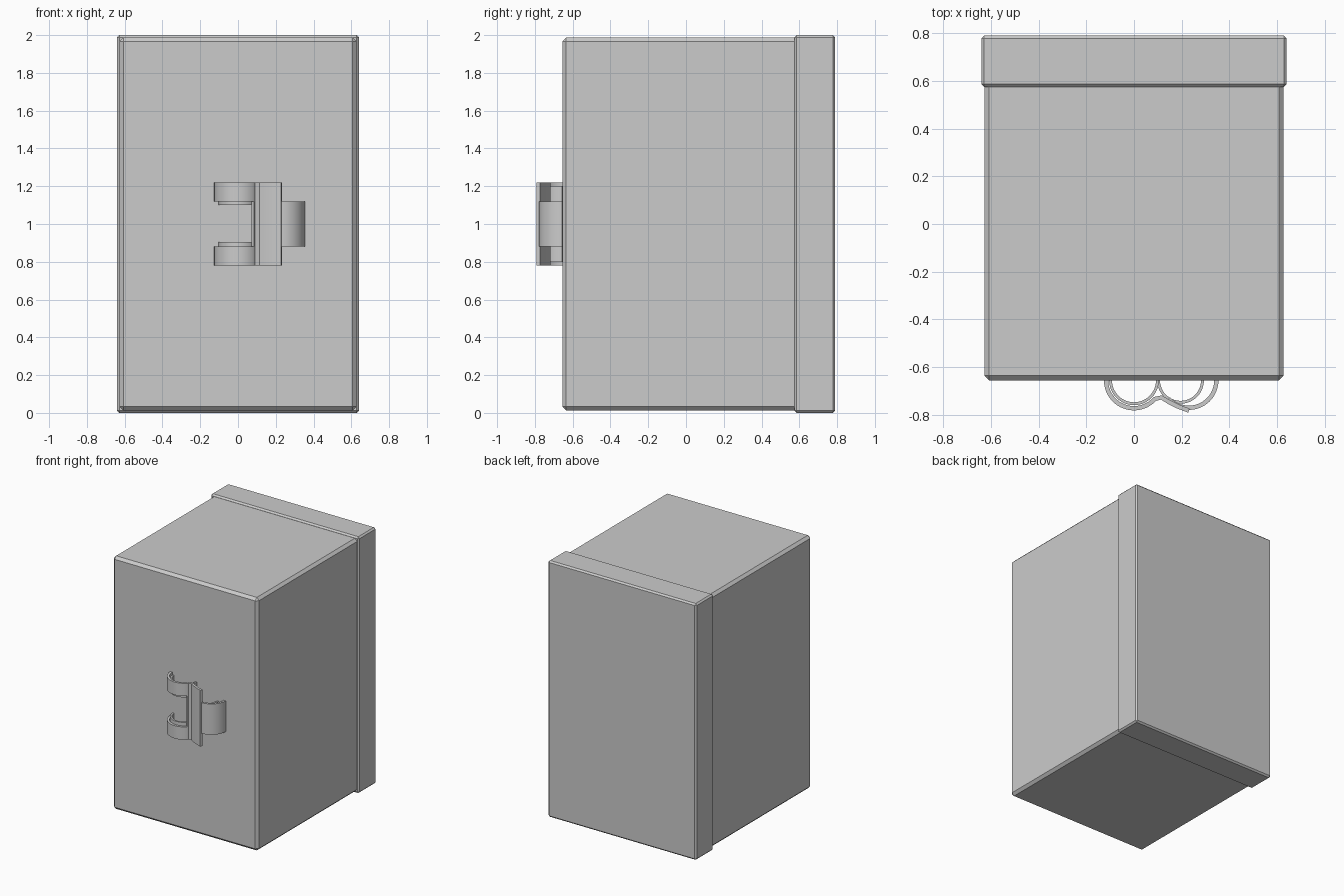
import bpy, bmesh
from math import sin, cos, radians
from mathutils import Vector

if "Cube" in bpy.data.objects:
    bpy.data.objects.remove(bpy.data.objects["Cube"])


def finish(name, bm):
    bmesh.ops.recalc_face_normals(bm, faces=bm.faces)
    me = bpy.data.meshes.new(name)
    bm.to_mesh(me)
    bm.free()
    ob = bpy.data.objects.new(name, me)
    bpy.context.collection.objects.link(ob)
    return ob


def box(name, lo, hi, bevel):
    bm = bmesh.new()
    bmesh.ops.create_cube(bm, size=1)
    for v in bm.verts:
        v.co = Vector([(a + b) / 2 + c * (b - a) for a, b, c in zip(lo, hi, v.co)])
    bmesh.ops.bevel(bm, geom=bm.edges[:], offset=bevel, segments=1, affect='EDGES')
    return finish(name, bm)


def arc(cx, cy, r, a0, a1, n=20):
    return [Vector((cx + r * cos(radians(a0 + (a1 - a0) * i / n)),
                    cy + r * sin(radians(a0 + (a1 - a0) * i / n)))) for i in range(n + 1)]


def strip(name, path, z0, z1, t=0.018):
    """Bent sheet: a centre line in plan, thickened and extruded upwards."""
    left, right = [], []
    for i, p in enumerate(path):
        d = (path[min(i + 1, len(path) - 1)] - path[max(i - 1, 0)]).normalized()
        n = Vector((-d.y, d.x)) * t / 2
        left.append(p + n)
        right.append(p - n)
    bm = bmesh.new()
    rows = [[bm.verts.new((a.x, a.y, z)) for a in side]
            for side, z in ((left, z0), (right, z0), (right, z1), (left, z1))]
    for k in range(4):
        r, s = rows[k], rows[(k + 1) % 4]
        for i in range(len(path) - 1):
            bm.faces.new((r[i], r[i + 1], s[i + 1], s[i]))
    bm.faces.new([r[0] for r in rows])
    bm.faces.new([r[-1] for r in rows])
    ob = finish(name, bm)
    bpy.ops.object.select_all(action='DESELECT')
    ob.select_set(True)
    bpy.context.view_layer.objects.active = ob
    bpy.ops.object.shade_smooth_by_angle(angle=radians(30))
    return ob


# cabinet body and slightly larger back cover
box("cabinet_body", (-0.627, -0.655, 0.013), (0.627, 0.60, 1.987), 0.02)
box("back_cover", (-0.64, 0.574, 0), (0.64, 0.79, 2), 0.012)

# latch: curved arms flow into a flared plate
Y = -0.655
arm = arc(0, Y, 0.117, 180, 318, 24)
flare = [Vector(p) for p in ((0.115, -0.727), (0.145, -0.745), (0.185, -0.765), (0.23, -0.782))]
for label, z0, z1 in (("lower", 0.78, 0.88), ("upper", 1.12, 1.22)):
    strip(label + "_latch_arm", arm + flare, z0, z1)
for label, z0, z1 in (("lower", 0.80, 0.905), ("upper", 1.10, 1.20)):
    strip(label + "_inner_arm", arc(0, Y, 0.098, 180, 360, 24), z0, z1, 0.012)
strip("latch_plate", arm[-2:] + flare, 0.78, 1.22)
strip("latch_knuckle", arc(0.23, Y, 0.115, 222, 360, 24), 0.88, 1.12)
strip("inner_knuckle", arc(0.195, Y, 0.092, 180, 360, 24), 0.90, 1.10, 0.012)
